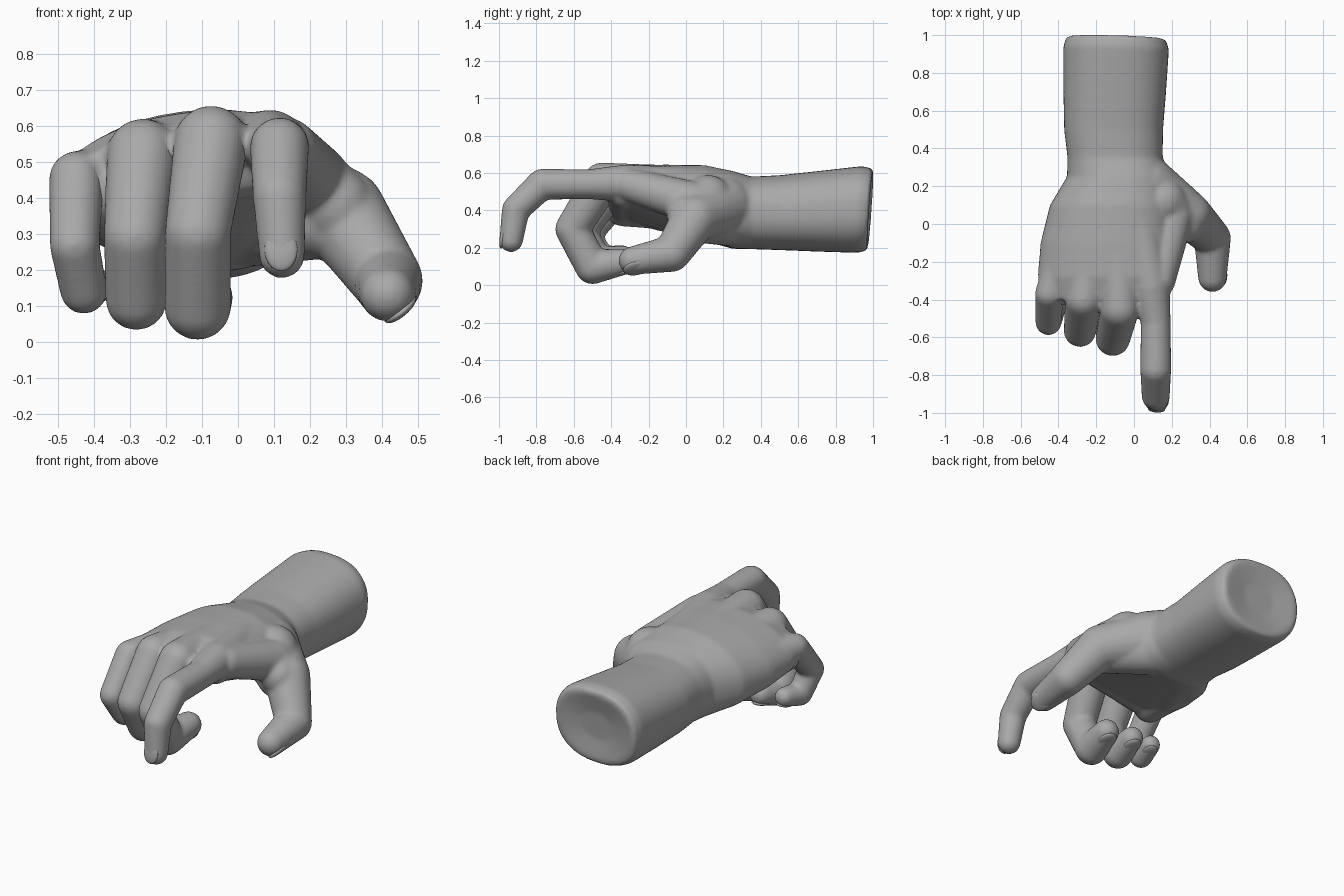
import bpy, bmesh, math
from mathutils import Matrix, Vector

cube = bpy.data.objects.get("Cube")
if cube:
    bpy.data.objects.remove(cube)

grey = bpy.data.materials.new("plain_grey")
grey.use_nodes = True
tone = (0.4, 0.4, 0.4, 1)
grey.diffuse_color = tone
grey.node_tree.nodes["Principled BSDF"].inputs["Base Color"].default_value = tone

# Unit ball directions shared by every joint
ball = bmesh.new()
bmesh.ops.create_icosphere(ball, subdivisions=3, radius=1)
directions = [v.co.copy() for v in ball.verts]
ball.free()


def add_object(name, bm):
    mesh = bpy.data.meshes.new(name)
    bm.to_mesh(mesh)
    bm.free()
    mesh.materials.append(grey)
    obj = bpy.data.objects.new(name, mesh)
    bpy.context.collection.objects.link(obj)
    return obj


def add_skin(name, bm):
    """Fuse overlapping parts into one soft skin."""
    bmesh.ops.recalc_face_normals(bm, faces=bm.faces)
    obj = add_object(name, bm)
    remesh = obj.modifiers.new("fuse", "REMESH")
    remesh.mode = "VOXEL"
    remesh.voxel_size = 0.0105
    remesh.use_smooth_shade = True
    soften = obj.modifiers.new("soften", "SMOOTH")
    soften.factor = 0.5
    soften.iterations = 12


def capsule(bm, a, b):
    """Tapered rounded bone between two (x, y, z, radius) joints."""
    verts = [bm.verts.new(Vector(joint[:3]) + d * joint[3])
             for joint in (a, b) for d in directions]
    bmesh.ops.convex_hull(bm, input=verts)
    inner = [v for v in verts if v.is_valid and not v.link_faces]
    bmesh.ops.delete(bm, geom=inner, context="VERTS")


def chain(bm, joints):
    for a, b in zip(joints, joints[1:]):
        capsule(bm, a, b)


def loft(bm, sections, sides=40):
    """Closed body through rounded sections (y, x, z, half width, half height, tilt, slant)."""
    rings = []
    for y, cx, cz, rx, rz, tilt, slant in sections:
        ring = []
        for i in range(sides):
            t = math.tau * i / sides
            c, s = math.cos(t), math.sin(t)
            dx = rx * math.copysign(abs(c) ** 0.85, c)
            dz = rz * math.copysign(abs(s) ** 0.85, s)
            arch = 0.25 * dx * dx if tilt else 0
            ring.append(bm.verts.new((cx + dx, y + slant * (dz - dx * 0.4),
                                      cz + dz + tilt * dx - arch)))
        rings.append(ring)
    for r0, r1 in zip(rings, rings[1:]):
        for i in range(sides):
            j = (i + 1) % sides
            bm.faces.new((r0[i], r0[j], r1[j], r1[i]))
    bm.faces.new(rings[0][::-1])
    bm.faces.new(rings[-1])


# Forearm, wrist and palm, from the cut end towards the knuckles
arm = [
    (0.965, -0.095, 0.405, 0.1, 0.08, 0, 0.07),
    (0.987, -0.095, 0.405, 0.24, 0.195, 0, 0.07),
    (0.98, -0.095, 0.405, 0.265, 0.22, 0, 0.07),
    (0.93, -0.095, 0.405, 0.28, 0.232, 0, 0.05),
    (0.7, -0.102, 0.395, 0.272, 0.215, 0, 0),
    (0.5, -0.108, 0.388, 0.262, 0.2, 0, 0),
    (0.35, -0.10, 0.387, 0.252, 0.194, 0, 0),
    (0.25, -0.08, 0.403, 0.275, 0.208, 0.03, 0),
    (0.1, -0.12, 0.44, 0.325, 0.2, 0.08, 0),
    (-0.1, -0.15, 0.47, 0.345, 0.17, 0.12, 0),
    (-0.28, -0.155, 0.495, 0.355, 0.14, 0.14, 0),
    (-0.4, -0.155, 0.5, 0.32, 0.1, 0.14, 0),
]

# Each digit: joints from the wrist to the tip (x, y, z, radius)
digits = {
    "index": [(0.0, 0.12, 0.515, 0.115), (0.09, -0.33, 0.545, 0.1), (0.115, -0.52, 0.54, 0.08),
              (0.115, -0.77, 0.54, 0.083), (0.115, -0.91, 0.405, 0.075), (0.122, -0.935, 0.24, 0.064)],
    "middle": [(-0.08, 0.12, 0.52, 0.115), (-0.075, -0.45, 0.552, 0.104), (-0.112, -0.608, 0.3, 0.092),
               (-0.112, -0.5, 0.098, 0.093), (-0.085, -0.34, 0.125, 0.072)],
    "ring": [(-0.17, 0.12, 0.485, 0.12), (-0.265, -0.4, 0.52, 0.1), (-0.286, -0.565, 0.29, 0.087),
             (-0.282, -0.475, 0.118, 0.086), (-0.26, -0.33, 0.145, 0.066)],
    "little": [(-0.24, 0.12, 0.44, 0.13), (-0.448, -0.37, 0.453, 0.077), (-0.453, -0.52, 0.27, 0.07),
               (-0.428, -0.45, 0.143, 0.066), (-0.405, -0.34, 0.16, 0.055)],
    "thumb": [(0.06, 0.2, 0.42, 0.165), (0.285, 0.05, 0.36, 0.125), (0.415, -0.075, 0.17, 0.099),
              (0.415, -0.285, 0.132, 0.076)],
}

# Palm with the bones inside it; the curled fingers are skins of their own
hand = bmesh.new()
loft(hand, arm)
for name, joints in digits.items():
    if name in ("index", "thumb"):
        chain(hand, joints)
    else:
        chain(hand, joints[:2])
        finger = bmesh.new()
        chain(finger, joints[1:])
        add_skin(name + "_finger", finger)

# Web between thumb and index
capsule(hand, (0.2, 0.04, 0.44, 0.115), (0.13, -0.3, 0.535, 0.09))
capsule(hand, (0.15, 0.12, 0.46, 0.13), (0.27, 0.0, 0.38, 0.105))
# Pads of the palm
capsule(hand, (0.05, 0.22, 0.34, 0.13), (0.23, 0.04, 0.34, 0.11))
capsule(hand, (-0.2, 0.2, 0.34, 0.13), (-0.38, -0.15, 0.41, 0.115))
capsule(hand, (-0.38, -0.15, 0.41, 0.11), (-0.4, -0.34, 0.41, 0.095))
capsule(hand, (-0.38, -0.33, 0.42, 0.09), (0.08, -0.33, 0.5, 0.09))
add_skin("hand", hand)

# Nails lie on the back of the last bone of each digit
for name, joints in digits.items():
    before, knuckle, tip = (Vector(j[:3]) for j in joints[-3:])
    r = joints[-1][3]
    along = (tip - knuckle).normalized()
    bend = (knuckle - before).normalized()
    out = (bend - along * bend.dot(along)).normalized()
    side = along.cross(out)
    frame = Matrix((side, along, out)).transposed().to_4x4()
    frame.translation = tip + out * r * 0.74 - along * r * 0.15
    nail = bmesh.new()
    bmesh.ops.create_uvsphere(nail, u_segments=20, v_segments=12, radius=1)
    bmesh.ops.scale(nail, vec=(r * 0.72, r * 0.95, r * 0.24), verts=nail.verts)
    for f in nail.faces:
        f.smooth = True
    bmesh.ops.transform(nail, matrix=frame, verts=nail.verts)
    add_object(name + "_nail", nail)
